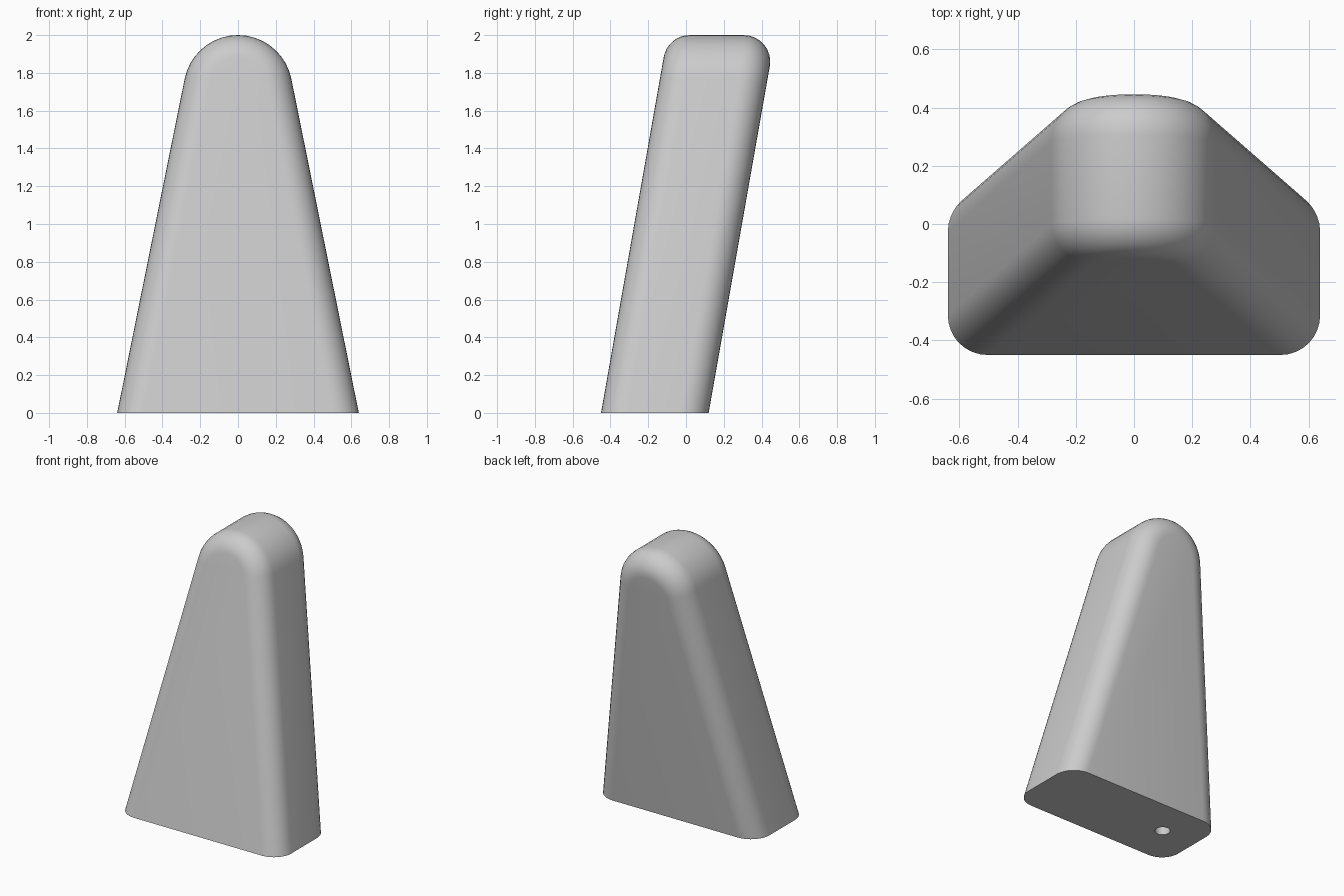
import bpy, bmesh
from math import sin, cos, tan, atan, radians, pi
from mathutils import Vector

if "Cube" in bpy.data.objects:
    bpy.data.objects.remove(bpy.data.objects["Cube"])

R, TOP = 0.288, 1.712          # rounded top: radius and centre height
TAPER = atan(0.202)            # lean of the two sides
LEAN = radians(10)             # backward lean of the whole block
FRONT, BACK = -0.45, 0.12      # y of front and back faces at the base
FILLET, STEPS, ARC = 0.14, 8, 18
nf = Vector((0, -cos(LEAN), sin(LEAN)))   # front face normal


def section(phi, drop=0.0):
    """One rib across the thickness: front fillet, then back fillet."""
    n = Vector((cos(phi), 0, sin(phi)))
    sx = 1 if cos(phi) > 0 else -1
    x = (R - FILLET) * n.x + sx * drop * sin(TAPER)
    z = TOP + (R - FILLET) * n.z - drop * cos(TAPER)
    pts = []
    for y0, face, sgn, order in ((FRONT, nf, 1, range(STEPS + 1)),
                                 (BACK, -nf, -1, range(STEPS, -1, -1))):
        y = y0 + z * tan(LEAN) + sgn * FILLET / cos(LEAN)
        w = face.angle(n)
        for i in order:
            t = i / STEPS
            d = (face * sin((1 - t) * w) + n * sin(t * w)) / sin(w)
            pts.append(Vector((x, y, z)) + d * FILLET)
    return pts


# Body: ribs run up one side, over the round top and down the other
ribs = [section(TAPER, 2.2)]
ribs += [section(TAPER + (pi - 2 * TAPER) * i / ARC) for i in range(ARC + 1)]
ribs += [section(pi - TAPER, 2.2)]

bm = bmesh.new()
grid = [[bm.verts.new(p) for p in rib] for rib in ribs]
for a, b in zip(grid, grid[1:]):
    for i in range(len(a) - 1):
        bm.faces.new((a[i], a[i + 1], b[i + 1], b[i]))
bm.faces.new([rib[0] for rib in grid])
bm.faces.new([rib[-1] for rib in reversed(grid)])
bm.faces.new(grid[0][::-1] + grid[-1])

# Flat base at z = 0
cut = bmesh.ops.bisect_plane(bm, geom=bm.verts[:] + bm.edges[:] + bm.faces[:],
                             plane_co=(0, 0, 0), plane_no=(0, 0, 1), clear_inner=True)
bmesh.ops.holes_fill(bm, edges=[e for e in bm.edges if e.is_boundary], sides=0)
bmesh.ops.recalc_face_normals(bm, faces=bm.faces[:])
mesh = bpy.data.meshes.new("leaning_block")
bm.to_mesh(mesh)
bm.free()
block = bpy.data.objects.new("leaning_block", mesh)
bpy.context.collection.objects.link(block)

# Small round hole in the underside
bpy.ops.mesh.primitive_cylinder_add(vertices=24, radius=0.05, depth=0.4,
                                    location=(-0.37, -0.15, 0))
cutter = bpy.context.object
cutter.name = "hole_cutter"
cutter.hide_render = True
mod = block.modifiers.new("base_hole", 'BOOLEAN')
mod.operation, mod.solver, mod.object = 'DIFFERENCE', 'EXACT', cutter
bpy.ops.object.select_all(action='DESELECT')
block.select_set(True)
bpy.context.view_layer.objects.active = block
bpy.ops.object.modifier_apply(modifier=mod.name)
bpy.data.objects.remove(cutter)
bpy.ops.object.shade_smooth_by_angle(angle=radians(30))
